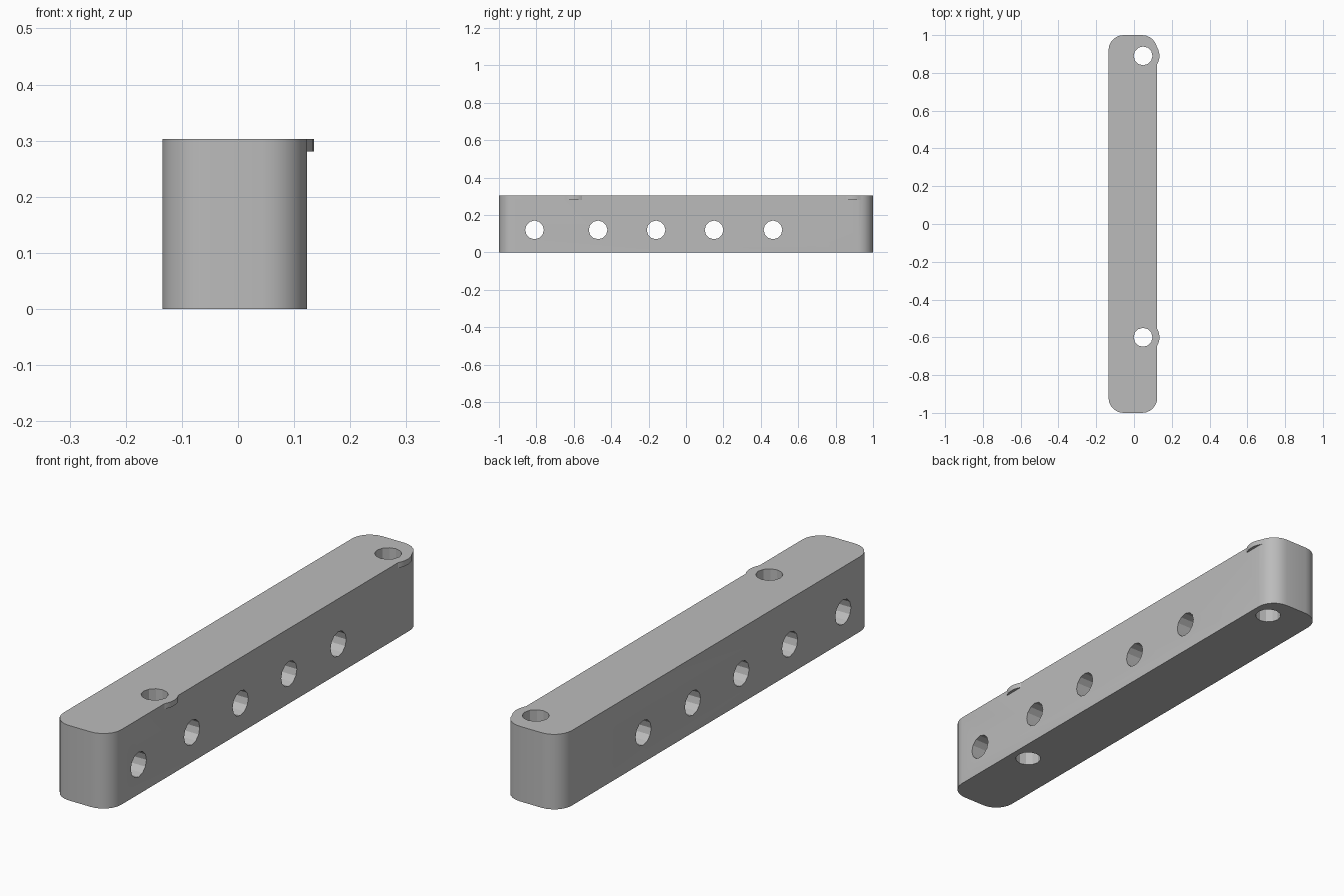
import bpy
import bmesh
import math
from mathutils import Matrix, Vector

cube = bpy.data.objects.get("Cube")
if cube:
    bpy.data.objects.remove(cube, do_unlink=True)

X0, X1, HALF, HEIGHT = -0.135, 0.123, 1.0, 0.303
RADIUS, LIP_R, LIP_H = 0.08, 0.087, 0.022
HOLE_R, BOLT_X = 0.05, 0.048
BOLT_Y = (-0.6, 0.89)
SIDE_Y = (-0.81, -0.47, -0.16, 0.15, 0.465)

grey = bpy.data.materials.new("plain_grey")
grey.use_nodes = True
colour = (0.5, 0.5, 0.5, 1)
grey.diffuse_color = colour
grey.node_tree.nodes["Principled BSDF"].inputs["Base Color"].default_value = colour


def make_object(name, bm):
    bmesh.ops.recalc_face_normals(bm, faces=bm.faces)
    mesh = bpy.data.meshes.new(name)
    bm.to_mesh(mesh)
    bm.free()
    mesh.materials.append(grey)
    obj = bpy.data.objects.new(name, mesh)
    bpy.context.collection.objects.link(obj)
    return obj


def cylinder(name, centre, radius, depth, sides, axis="Z"):
    bm = bmesh.new()
    turn = Matrix.Rotation(math.pi / 2, 4, "Y") if axis == "X" else Matrix()
    bmesh.ops.create_cone(bm, cap_ends=True, segments=sides, radius1=radius,
                          radius2=radius, depth=depth,
                          matrix=Matrix.Translation(Vector(centre)) @ turn)
    return make_object(name, bm)


def combine(target, tool, operation):
    mod = target.modifiers.new(tool.name, "BOOLEAN")
    mod.operation, mod.object, mod.solver = operation, tool, "EXACT"
    bpy.context.view_layer.objects.active = target
    bpy.ops.object.modifier_apply(modifier=mod.name)
    bpy.data.objects.remove(tool, do_unlink=True)


# Bar with rounded upright corners
bm = bmesh.new()
bmesh.ops.create_cube(bm, size=1, matrix=Matrix.Translation(
    ((X0 + X1) / 2, 0, HEIGHT / 2)) @ Matrix.Diagonal((X1 - X0, 2 * HALF, HEIGHT, 1)))
uprights = [e for e in bm.edges if abs(e.verts[0].co.z - e.verts[1].co.z) > 0.1]
bmesh.ops.bevel(bm, geom=uprights, offset=RADIUS, segments=6, profile=0.5,
                affect="EDGES")
bar = make_object("drilled_bar", bm)

# Thin lips around the upright holes, flush with the top
for y in BOLT_Y:
    lip = cylinder("lip", (BOLT_X, y, HEIGHT - LIP_H / 2), LIP_R, LIP_H, 32)
    combine(bar, lip, "UNION")

# Upright holes and cross holes
for y in BOLT_Y:
    combine(bar, cylinder("upright_hole", (BOLT_X, y, HEIGHT / 2), HOLE_R, 1, 12),
            "DIFFERENCE")
for y in SIDE_Y:
    combine(bar, cylinder("cross_hole", (0, y, 0.12), HOLE_R, 1, 12, "X"),
            "DIFFERENCE")

# Smooth corners, crisp rims and hole facets
bpy.ops.object.select_all(action="DESELECT")
bar.select_set(True)
bpy.context.view_layer.objects.active = bar
bpy.ops.object.shade_smooth_by_angle(angle=math.radians(25))
